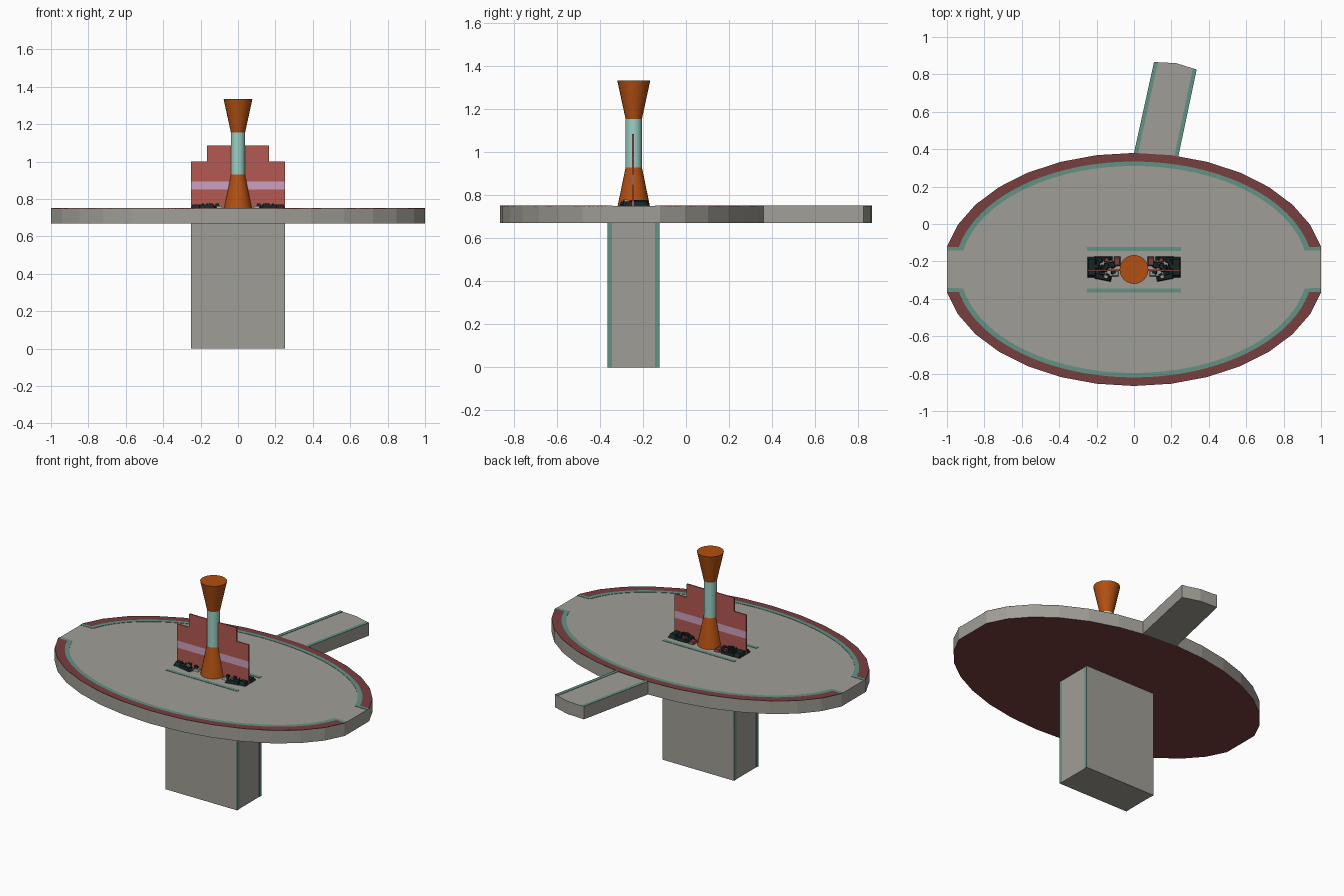
import bpy, bmesh, math, random
from mathutils import Vector

if "Cube" in bpy.data.objects:
    bpy.data.objects.remove(bpy.data.objects["Cube"])

random.seed(4)
CY = -0.243          # y of the main axis
TOP, BOT = 0.75, 0.67


def mat(name, r, g, b):
    m = bpy.data.materials.new(name)
    lin = [((c / 255 + 0.055) / 1.055) ** 2.4 for c in (r, g, b)]
    m.diffuse_color = (*lin, 1)
    m.use_nodes = True
    m.node_tree.nodes["Principled BSDF"].inputs["Base Color"].default_value = m.diffuse_color
    return m


GREY = mat("stone_grey", 160, 158, 150)
MAROON = mat("maroon", 120, 62, 62)
TEAL = mat("dull_teal", 100, 145, 133)
RED = mat("brick_red", 180, 88, 82)
PINK = mat("pale_pink", 205, 160, 192)
ORANGE = mat("burnt_orange", 178, 80, 18)
AQUA = mat("pale_aqua", 155, 208, 196)
BLACK = mat("dark_green_black", 22, 38, 38)


def make(name, bm, *mats):
    bmesh.ops.recalc_face_normals(bm, faces=bm.faces)
    me = bpy.data.meshes.new(name)
    bm.to_mesh(me)
    bm.free()
    for m in mats:
        me.materials.append(m)
    ob = bpy.data.objects.new(name, me)
    bpy.context.collection.objects.link(ob)
    return ob


def prism(name, pts, z0, z1, *mats):
    bm = bmesh.new()
    lo = [bm.verts.new((x, y, z0)) for x, y in pts]
    hi = [bm.verts.new((x, y, z1)) for x, y in pts]
    bm.faces.new(hi)
    bottom = bm.faces.new(lo)
    n = len(pts)
    for i in range(n):
        bm.faces.new((lo[i], lo[(i + 1) % n], hi[(i + 1) % n], hi[i]))
    bottom.material_index = len(mats) - 1
    return make(name, bm, *mats)


def strip(name, a, b, m, z0=TOP - 0.002, z1=TOP + 0.002):
    """Thin plate between two matching point rows."""
    bm = bmesh.new()
    rows = [[bm.verts.new((x, y, z)) for x, y in r] for z in (z0, z1) for r in (a, b)]
    a0, b0, a1, b1 = rows
    for i in range(len(a) - 1):
        for p, q in ((a1, b1), (a0, b0), (a0, a1), (b0, b1)):
            bm.faces.new((p[i], p[i + 1], q[i + 1], q[i]))
    for i in (0, -1):
        bm.faces.new((a0[i], b0[i], b1[i], a1[i]))
    return make(name, bm, m)


def box(name, x0, x1, y0, y1, z0, z1, m):
    return prism(name, [(x0, y0), (x1, y0), (x1, y1), (x0, y1)], z0, z1, m)


def ell(rx, ry, deg, s=1):
    t = math.radians(deg)
    return (rx * math.cos(t), CY + s * ry * math.sin(t))


# Oval platform, squared off at both ends, maroon underneath
RX, RY, STEP = 1.0196, 0.623, 11.25
half = [STEP * i for i in range(1, 16)]
outline = [ell(RX, RY, d) for d in half] + [ell(RX, RY, 180 + d) for d in half]
prism("platform", outline, BOT, TOP, GREY, MAROON)

# Rim bands on the top, front and back halves
for s, side in ((1, "back"), (-1, "front")):
    steps = [12 + 156 * i / 56 for i in range(57)]

    def on_edge(d):
        # point on the straight-sided outline
        k = min(int(d / STEP), 14)
        k = max(k, 1)
        f = (d - k * STEP) / STEP
        p, q = Vector(ell(RX, RY, k * STEP, s)), Vector(ell(RX, RY, (k + 1) * STEP, s))
        return tuple(p.lerp(q, f))

    fine = [STEP + (180 - 2 * STEP) * i / 56 for i in range(57)]
    strip("rim_" + side, [on_edge(d) for d in fine],
          [ell(0.957, 0.577, d, s) for d in steps], MAROON)
    mid = [ell(0.957, 0.577, d, s) for d in steps]
    inn = [ell(0.928, 0.553, 10.5 + 159 * i / 56, s) for i in range(57)]
    yo, yi = CY + s * 0.121, CY + s * 0.1
    strip("rim_line_" + side,
          [(1, yo)] + mid + [(-1, yo)], [(1, yi)] + inn + [(-1, yi)], TEAL)

# Side spur leaving the platform at the back
l0, l1, r0, r1 = (0, 0.38), (0.107, 0.866), (0.237, 0.361), (0.335, 0.826)
prism("spur", [l0, ell(RX, RY, 78.75), r0, r1, (0.225, 0.86), l1], BOT, TOP, GREY)
strip("spur_line_left", [l0, l1], [(0.022, 0.378), (0.128, 0.864)], TEAL)
strip("spur_line_right", [r0, r1], [(0.216, 0.365), (0.314, 0.832)], TEAL)

# Pillar with edge lines on its narrow faces and matching lines on the platform
box("pillar", -0.248, 0.248, -0.365, -0.123, 0, BOT, GREY)
for y0, y1, n in ((-0.365, -0.344, "front"), (-0.144, -0.123, "back")):
    for s in (-1, 1):
        xs = sorted((s * 0.247, s * 0.25))
        box(f"pillar_line_{n}", *xs, y0, y1, 0, BOT, TEAL)
    box(f"centre_line_{n}", -0.25, 0.25, y0, y1, TOP - 0.002, TOP + 0.002, TEAL)

# Thin stepped wall in three layers
WY0, WY1 = -0.251, -0.243
for n, w, z0, z1, m in (("wall_base", 0.25, TOP, 0.85, RED),
                        ("wall_stripe", 0.25, 0.85, 0.895, PINK),
                        ("wall_upper", 0.25, 0.895, 1.0, RED),
                        ("wall_crest", 0.165, 1.0, 1.085, RED)):
    box(n, -w, w, WY0, WY1, z0, z1, m)

# Central column: flared foot, shaft, flared head
for n, ra, rb, z0, z1, m in (("column_foot", 0.075, 0.038, TOP, 0.93, ORANGE),
                             ("column_shaft", 0.038, 0.038, 0.93, 1.155, AQUA),
                             ("column_head", 0.038, 0.077, 1.155, 1.335, ORANGE)):
    bpy.ops.mesh.primitive_cone_add(vertices=24, radius1=ra, radius2=rb, depth=z1 - z0,
                                    location=(0, CY, (z0 + z1) / 2))
    ob = bpy.context.object
    ob.name = n
    ob.data.materials.append(m)
    bpy.ops.object.shade_smooth_by_angle(angle=math.radians(35))

# Low jumbled pieces either side of the column foot, mirrored
bm = bmesh.new()


def chunk(x, y, sx, sy, h, idx, turn):
    for s in (-1, 1):
        vs = bmesh.ops.create_cube(bm, size=1)["verts"]
        for v in vs:
            k = 0.75 if v.co.z > 0 else 1
            px, py = v.co.x * sx * k, v.co.y * sy * k
            c, d = math.cos(turn), math.sin(turn)
            v.co = (s * (x + px * c - py * d), y + px * d + py * c, TOP + (v.co.z + 0.5) * h)
        for f in {f for v in vs for f in v.link_faces}:
            f.material_index = idx


chunk(0.226, -0.232, 0.046, 0.11, 0.022, 0, 0)
chunk(0.165, -0.285, 0.09, 0.03, 0.02, 0, 0.2)
chunk(0.165, -0.185, 0.1, 0.02, 0.016, 0, 0)
chunk(0.09, -0.2, 0.035, 0.05, 0.014, 1, 0)
chunk(0.1, -0.265, 0.035, 0.03, 0.012, 2, 0)
for i in range(26):
    x = random.uniform(0.11, 0.235)
    chunk(x, random.uniform(-0.285, -0.188), random.uniform(0.012, 0.03),
          random.uniform(0.015, 0.035), random.uniform(0.012, 0.03),
          random.choice((0, 0, 0, 0, 1, 2)) if x < 0.17 else 0, random.uniform(-0.3, 0.3))
make("rubble", bm, BLACK, MAROON, GREY)
